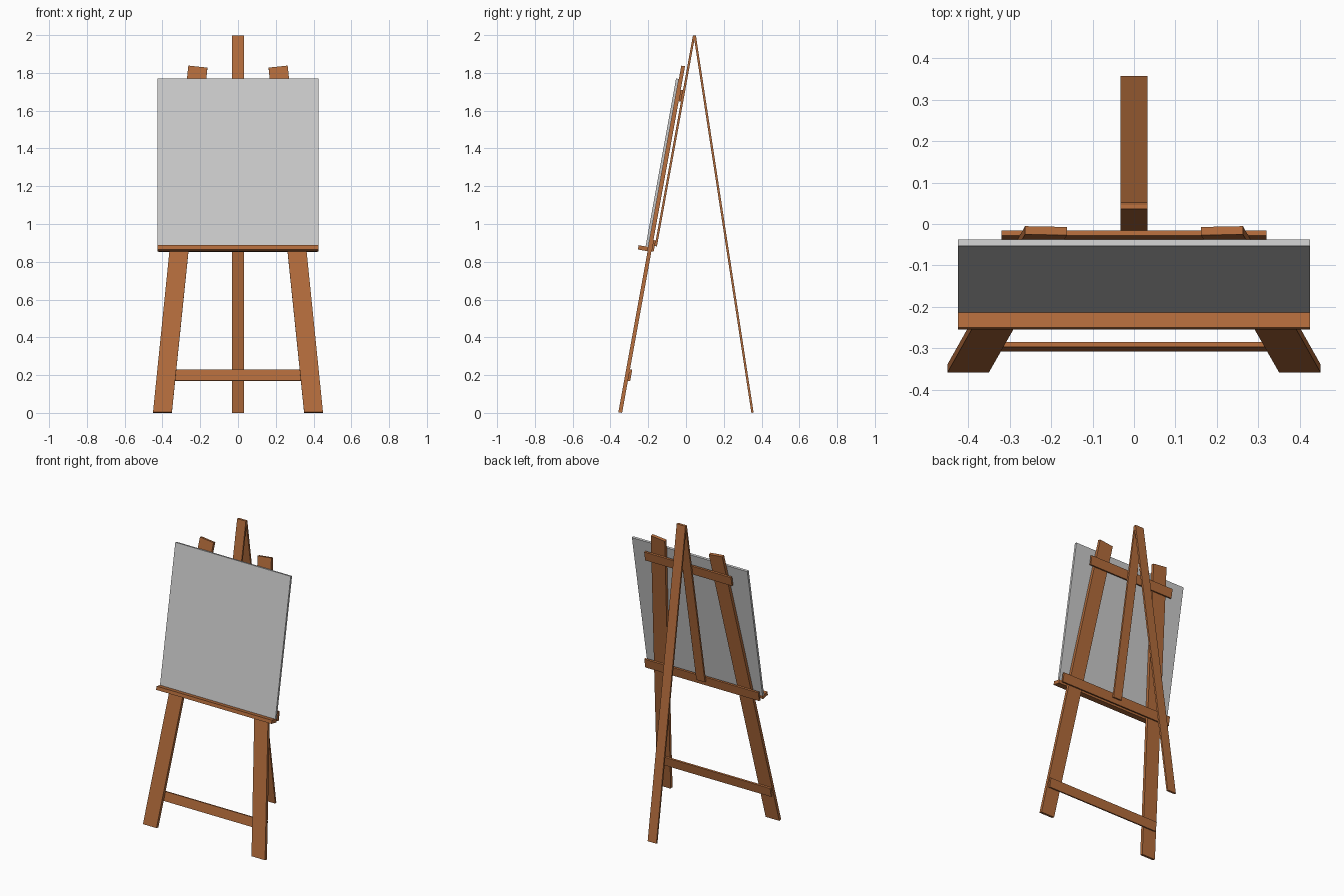
import bpy
import math

if "Cube" in bpy.data.objects:
    bpy.data.objects.remove(bpy.data.objects["Cube"])

wood = bpy.data.materials.new("wood")
wood.diffuse_color = (0.45, 0.15, 0.045, 1)
wood.use_nodes = True
wood.node_tree.nodes["Principled BSDF"].inputs["Base Color"].default_value = wood.diffuse_color

LEAN = math.atan(0.1815)          # backward lean of the front frame
FRAME = (0, -0.358, 0.0036)       # front bottom edge of the front frame


def prism(name, outline, y0, y1, loc=FRAME, tilt=-LEAN, mat=wood):
    """Extrude an x-z outline from y0 to y1, then lean it about x."""
    n = len(outline)
    verts = [(x, y, z) for y in (y0, y1) for x, z in outline]
    faces = [tuple(range(n)), tuple(range(2 * n - 1, n - 1, -1))]
    faces += [(i, i + n, (i + 1) % n + n, (i + 1) % n) for i in range(n)]
    mesh = bpy.data.meshes.new(name)
    mesh.from_pydata(verts, [], faces)
    mesh.update()
    ob = bpy.data.objects.new(name, mesh)
    ob.location = loc
    ob.rotation_euler.x = tilt
    if mat:
        mesh.materials.append(mat)
    bpy.context.collection.objects.link(ob)
    return ob


def board(name, half, z0, z1, y0, y1, **kw):
    """Rectangular board centred on x = 0."""
    return prism(name, [(-half, z0), (half, z0), (half, z1), (-half, z1)], y0, y1, **kw)


# Splayed front legs, mirrored left to right
leg = [(-0.45, 0), (-0.35, 0), (-0.162, 1.854), (-0.263, 1.865)]
prism("front_leg_left", leg, 0, 0.02)
prism("front_leg_right", [(-x, z) for x, z in reversed(leg)], 0, 0.02)

# Crossbars fixed behind the legs
board("bottom_crossbar", 0.42, 0.173, 0.234, 0.02, 0.032)
board("middle_crossbar", 0.42, 0.869, 0.930, 0.02, 0.032)
board("top_crossbar", 0.32, 1.677, 1.738, 0.02, 0.032)

# Centre strut and the back leg meeting it at the top
board("centre_strut", 0.032, 0.90, 2.034, 0.032, 0.044)
board("back_leg", 0.032, 0, 2.02, 0, 0.012,
      loc=(0, 0.346, 0), tilt=math.atan(0.153))

# Tray and the canvas standing on it
board("tray", 0.425, 0.866, 0.889, -0.052, 0)
board("canvas", 0.425, 0.889, 1.793, -0.015, 0, mat=None)
